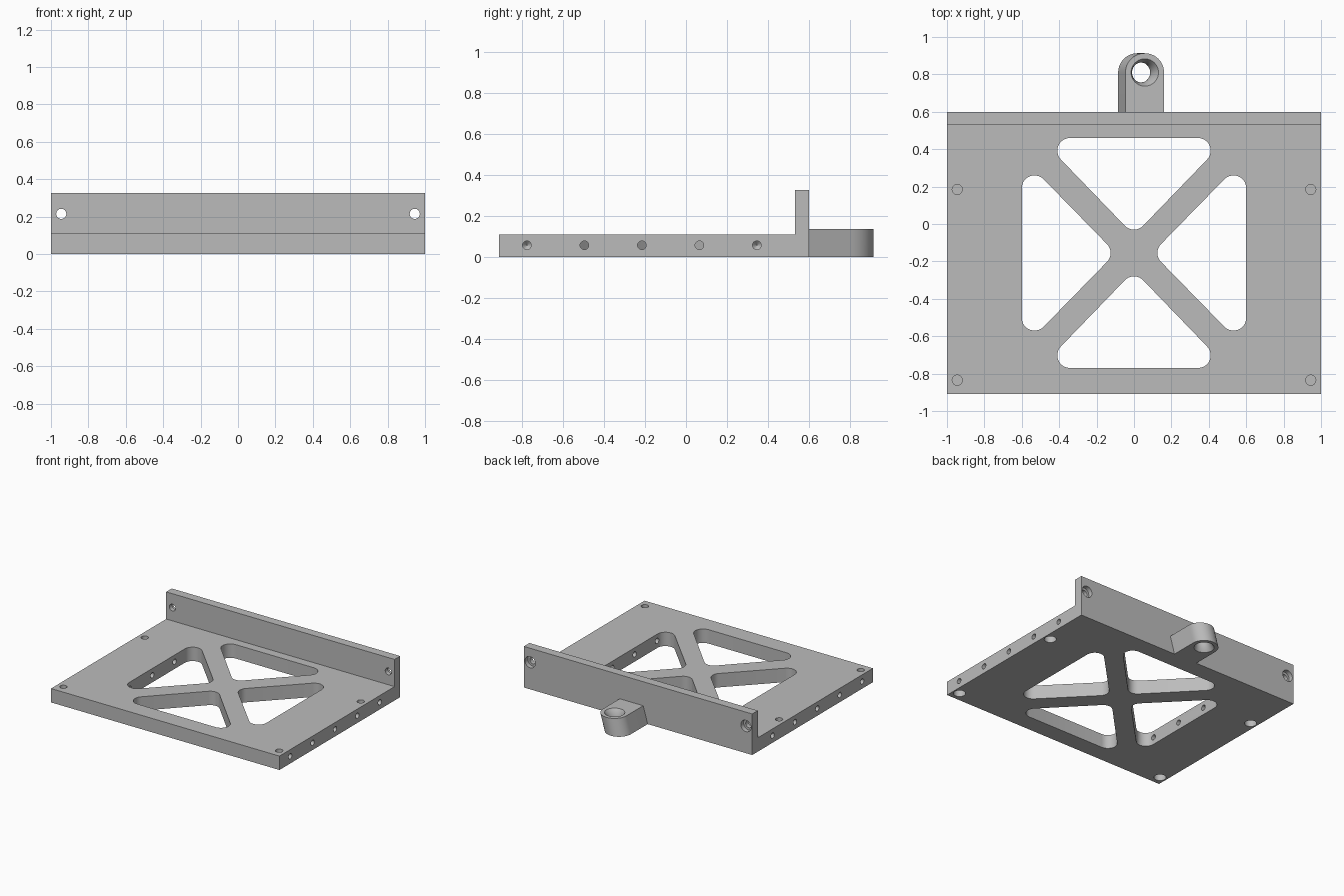
import bpy, bmesh, math
from mathutils import Matrix, Vector

cube = bpy.data.objects.get("Cube")
if cube:
    bpy.data.objects.remove(cube, do_unlink=True)

grey = bpy.data.materials.new("plain_grey")
grey.use_nodes = True
colour = (0.5, 0.5, 0.5, 1)
grey.diffuse_color = colour
grey.node_tree.nodes["Principled BSDF"].inputs["Base Color"].default_value = colour


def loft(name, rings):
    """Solid through a list of matching point rings, capped at both ends."""
    bm = bmesh.new()
    loops = [[bm.verts.new(p) for p in ring] for ring in rings]
    for a, b in zip(loops, loops[1:]):
        for i in range(len(a)):
            j = (i + 1) % len(a)
            bm.faces.new((a[i], a[j], b[j], b[i]))
    bm.faces.new(loops[0])
    bm.faces.new(loops[-1])
    bmesh.ops.recalc_face_normals(bm, faces=bm.faces)
    mesh = bpy.data.meshes.new(name)
    bm.to_mesh(mesh)
    bm.free()
    mesh.materials.append(grey)
    obj = bpy.data.objects.new(name, mesh)
    bpy.context.collection.objects.link(obj)
    return obj


def prism(name, outline, z0, z1):
    return loft(name, [[(x, y, z) for x, y in outline] for z in (z0, z1)])


def turned(name, origin, axis, profile, sides=32):
    """Solid of revolution; profile holds (radius, distance along axis)."""
    turn = Vector((0, 0, 1)).rotation_difference(Vector(axis)).to_matrix()
    angles = [math.tau * i / sides for i in range(sides)]
    return loft(name, [[Vector(origin) + turn @ Vector((r * math.cos(a), r * math.sin(a), d))
                        for a in angles] for r, d in profile])


def arc(cx, cy, r, start, end, steps=10):
    return [(cx + r * math.cos(math.radians(start + (end - start) * i / steps)),
             cy + r * math.sin(math.radians(start + (end - start) * i / steps)))
            for i in range(steps + 1)]


def cut(target, cutter):
    cutter.hide_render = True
    mod = target.modifiers.new("cut", 'BOOLEAN')
    mod.operation, mod.solver, mod.object = 'DIFFERENCE', 'EXACT', cutter
    bpy.context.view_layer.objects.active = target
    bpy.ops.object.modifier_apply(modifier=mod.name)
    bpy.data.objects.remove(cutter, do_unlink=True)


# Bracket: L-shaped section running the full width
FRONT, BACK, WALL, THICK, TALL = -0.91, 0.60, 0.53, 0.11, 0.325
section = [(FRONT, 0), (BACK, 0), (BACK, TALL), (WALL, TALL), (WALL, THICK), (FRONT, THICK)]
bracket = loft("bracket", [[(x, y, z) for y, z in section] for x in (-1, 1)])

# Four rounded triangular windows leaving a cross of struts
R = 0.068
MID = -0.155


def window(apex, base, half):
    """Rounded triangle pointing along -x toward the crossing."""
    return (arc(base - R, half - R, R, 0, 135) + arc(apex + R, 0, R, 135, 225)
            + arc(base - R, R - half, R, 225, 360))


for turn, apex, base, half in ((0, 0.125, 0.60, 0.415), (90, 0.125, 0.615, 0.41),
                               (180, 0.125, 0.60, 0.415), (270, 0.125, 0.615, 0.41)):
    c, s = round(math.cos(math.radians(turn))), round(math.sin(math.radians(turn)))
    pts = [(x * c - y * s, x * s + y * c + MID) for x, y in window(apex, base, half)]
    cut(bracket, prism("window_cutter", pts, -0.1, 0.2))

for side in (-1, 1):
    x = 0.945 * side
    # Corner screw holes: pocket from above, wide counterbore from below, thin skin between
    for y in (-0.835, 0.185):
        cut(bracket, turned("screw_cutter", (x, y, 0.2), (0, 0, -1), [(0.027, 0), (0.027, 0.14)]))
        cut(bracket, turned("head_cutter", (x, y, -0.05), (0, 0, 1), [(0.044, 0), (0.044, 0.105)]))
    # Wall screw holes with counterbores at the back
    cut(bracket, turned("wall_cutter", (x, 0.7, 0.215), (0, -1, 0),
                        [(0.045, 0), (0.045, 0.135), (0.027, 0.135), (0.027, 0.25)]))
    # Side holes: the middle three reach the windows, the end ones are blind
    for i in range(5):
        depth = 0.16 if i in (0, 4) else 0.48
        cut(bracket, turned("side_cutter", (1.05 * side, -0.775 + 0.28 * i, 0.057), (-side, 0, 0),
                            [(0.021, 0), (0.021, depth), (0.002, depth + 0.02)], 24))

# Leaning lug with a flared eye on the back
HIGH, W, EYE = 0.135, 0.103, 0.81
lug = prism("lug", [(W, BACK - 0.01)] + arc(0, EYE, W, 0, 180, 32) + [(-W, BACK - 0.01)], 0, HIGH)
flare = []
for i in range(13):
    t = -1.1 + 2.2 * i / 12
    flare.append((0.053 + 0.02 * t * t, HIGH / 2 * (1 + t)))
cut(lug, turned("eye_cutter", (0, EYE, 0), (0, 0, 1), flare, 40))
lean = Matrix.Identity(4)
lean[0][2] = 0.29
lug.data.transform(Matrix.Translation((0.038, 0, 0)) @ lean
                   @ Matrix.Translation((0, 0, -HIGH / 2)))
lug.data.transform(Matrix.Translation((0, 0, HIGH / 2)))

# Smooth round walls, keep edges crisp
bpy.ops.object.select_all(action='DESELECT')
for obj in (bracket, lug):
    obj.select_set(True)
bpy.context.view_layer.objects.active = bracket
bpy.ops.object.shade_smooth_by_angle(angle=math.radians(30))
